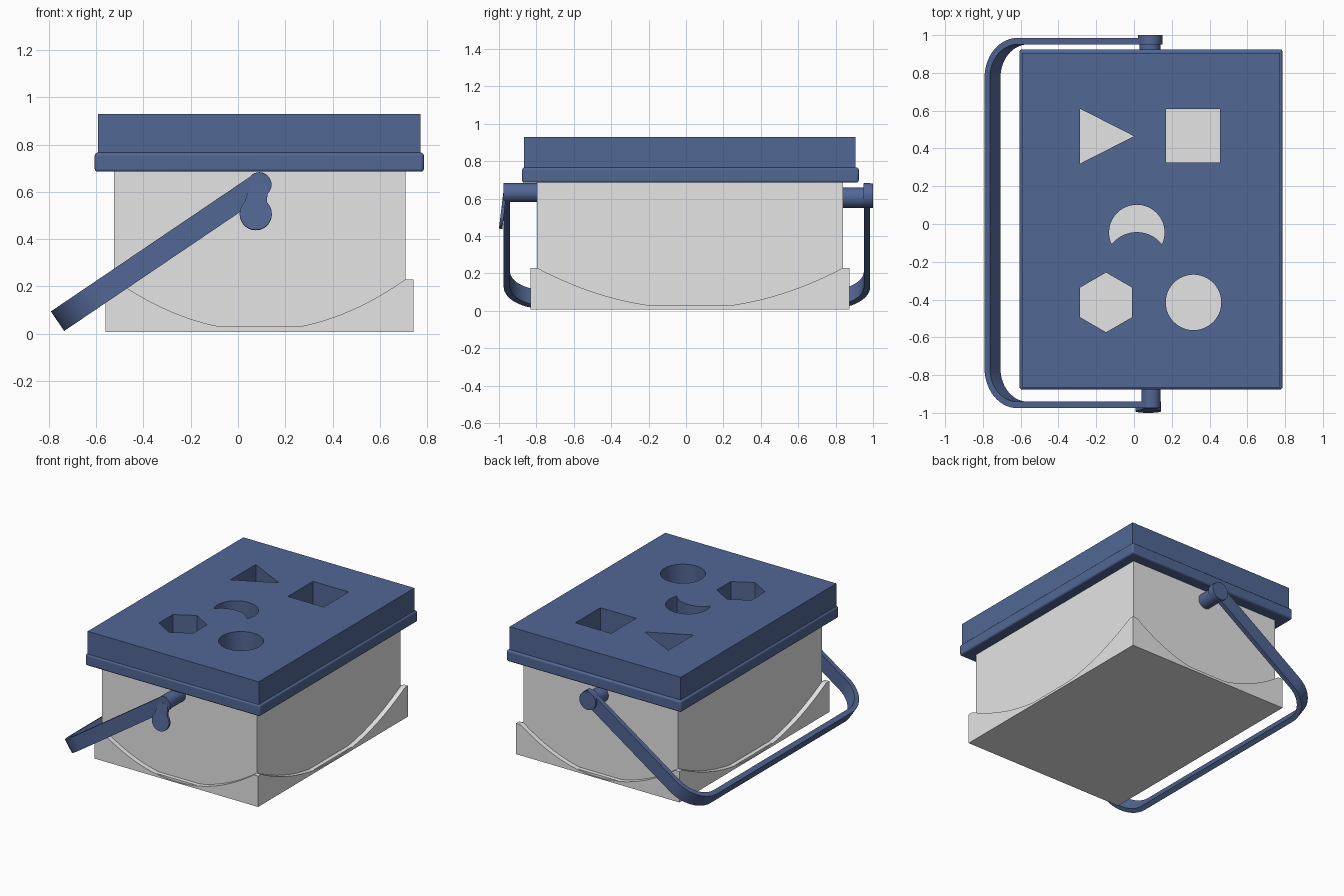
import bpy, bmesh, math
from mathutils import Matrix, Vector

if "Cube" in bpy.data.objects:
    bpy.data.objects.remove(bpy.data.objects["Cube"])


def material(name, rgb):
    m = bpy.data.materials.new(name)
    m.diffuse_color = (*rgb, 1)
    m.use_nodes = True
    m.node_tree.nodes["Principled BSDF"].inputs["Base Color"].default_value = m.diffuse_color
    return m


BLUE = material("slate_blue", (0.085, 0.135, 0.30))
WHITE = material("milky_white", (0.78, 0.78, 0.78))


def rect(x0, x1, y0, y1):
    return [(x0, y0), (x1, y0), (x1, y1), (x0, y1)]


def arc(cx, cy, r, a0, a1, n):
    return [(cx + r * math.cos(math.radians(a0 + (a1 - a0) * i / n)),
             cy + r * math.sin(math.radians(a0 + (a1 - a0) * i / n))) for i in range(n + 1)]


def plate(name, loops, z0, z1, mat, matrix=Matrix(), bevel=0):
    """Extrude an outline (with inner loops as holes) from z0 to z1."""
    cu = bpy.data.curves.new(name, 'CURVE')
    cu.dimensions = '2D'
    cu.fill_mode = 'BOTH'
    cu.extrude = (z1 - z0) / 2
    for pts in loops:
        sp = cu.splines.new('POLY')
        sp.points.add(len(pts) - 1)
        for p, (x, y) in zip(sp.points, pts):
            p.co = (x, y, 0, 1)
        sp.use_cyclic_u = True
    ob = bpy.data.objects.new(name, cu)
    bpy.context.collection.objects.link(ob)
    bpy.ops.object.select_all(action='DESELECT')
    ob.select_set(True)
    bpy.context.view_layer.objects.active = ob
    bpy.ops.object.convert(target='MESH')
    ob = bpy.context.view_layer.objects.active
    me = ob.data
    me.transform(matrix @ Matrix.Translation((0, 0, (z0 + z1) / 2)))
    bm = bmesh.new()
    bm.from_mesh(me)
    bmesh.ops.remove_doubles(bm, verts=bm.verts, dist=1e-5)
    bmesh.ops.recalc_face_normals(bm, faces=bm.faces)
    bm.to_mesh(me)
    bm.free()
    me.materials.clear()
    me.materials.append(mat)
    if bevel:
        b = ob.modifiers.new("soft_edge", 'BEVEL')
        b.width, b.segments = bevel, 3
    bpy.ops.object.shade_smooth_by_angle(angle=math.radians(35))
    return ob


def basis(x, y, origin):
    x, y = Vector(x).normalized(), Vector(y).normalized()
    m = Matrix((x, y, x.cross(y))).transposed().to_4x4()
    m.translation = origin
    return m


def disc(name, x, z, r, y0, y1, mat):
    """Round peg along y."""
    m = basis((1, 0, 0), (0, 0, 1), (x, 0, z))      # local z points to -y
    return plate(name, [arc(0, 0, r, 0, 352.5, 47)], -y1, -y0, mat, m)


# Lid with the five shape holes
crescent = (arc(0.015, -0.045, 0.147, -26, 206, 32)
            + arc(0.015, -0.213, 0.170, 142, 38, 20))
holes = [
    [(-0.285, 0.61), (0.0, 0.465), (-0.285, 0.32)],
    rect(0.17, 0.455, 0.325, 0.61),
    crescent,
    arc(-0.148, -0.415, 0.158, 30, 330, 5),
    arc(0.315, -0.415, 0.147, 0, 352.5, 47),
]
plate("lid_top", [rect(-0.592, 0.772, -0.866, 0.906)] + holes, 0.76, 0.93, BLUE)
plate("lid_rim", [rect(-0.606, 0.786, -0.876, 0.924), rect(-0.52, 0.70, -0.79, 0.83)],
      0.685, 0.766, BLUE, bevel=0.012)

# Bucket walls and floor
BX0, BX1, BY0, BY1 = -0.525, 0.708, -0.797, 0.84
plate("bucket_wall", [rect(BX0, BX1, BY0, BY1),
                      rect(BX0 + .03, BX1 - .03, BY0 + .03, BY1 - .03)], 0.012, 0.75, WHITE)
plate("bucket_floor", [rect(BX0 - .03, BX1 + .03, BY0 - .03, BY1 + .03)], 0.008, 0.03, WHITE)


# Corner feet: one skirt per side with a curved dip
def skirt(a0, a1, t):
    mid, half, n = (a0 + a1) / 2, (a1 - a0) / 2, 36
    dip = [(mid + half * (1 - 2 * i / n), 0.014 + 0.216 * (1 - 2 * i / n) ** 2)
           for i in range(n + 1)]
    return [(a0 - t, 0.008), (a1 + t, 0.008), (a1 + t, 0.23)] + dip + [(a0 - t, 0.23)]


T = 0.035
for side, y in (("front", BY0), ("back", BY1 + T)):
    plate("skirt_" + side, [skirt(BX0, BX1, T)], 0, T, WHITE,
          basis((1, 0, 0), (0, 0, 1), (0, y, 0)))
for side, x in (("left", BX0 - T), ("right", BX1)):
    plate("skirt_" + side, [skirt(BY0, BY1, T)], 0, T, WHITE,
          basis((0, 1, 0), (0, 0, 1), (x, 0, 0)))

# Swing handle: flat U strip tilted down to the left
YF, YB, L, W, R = -0.975, 0.985, 1.03, 0.034, 0.21
outer = [(0, YF)] + arc(L - R, YF + R, R, -90, 0, 14) + arc(L - R, YB - R, R, 0, 90, 14) + [(0, YB)]
inner = ([(0, YB - W)] + arc(L - R, YB - R, R - W, 90, 0, 14)
         + arc(L - R, YF + R, R - W, 0, -90, 14) + [(0, YF + W)])
plate("handle", [outer + inner], -0.05, 0.05, BLUE,
      basis((-0.828, 0, -0.56), (0, 1, 0), (0.09, 0, 0.63)))

# Handle ends, pivots and caps
disc("handle_end_front", 0.09, 0.63, 0.052, YF, YF + W, BLUE)
disc("handle_end_back", 0.09, 0.63, 0.052, YB - W, YB, BLUE)
disc("pivot_front", 0.09, 0.632, 0.051, YF + 0.01, BY0 + 0.01, BLUE)
disc("pivot_back", 0.085, 0.605, 0.055, BY1 - 0.01, 0.99, BLUE)
disc("cap_back", 0.085, 0.615, 0.065, 0.95, 1.0, BLUE)

# Small tilted catch hanging under the front pivot
plate("front_catch", [arc(0, 0, 0.068, -225, 45, 36) + [(0.05, 0.13), (-0.02, 0.13)]],
      0, 0.018, BLUE, basis((1, 0, 0), (0, 0.12, 1), (0.075, -0.974, 0.505)))
